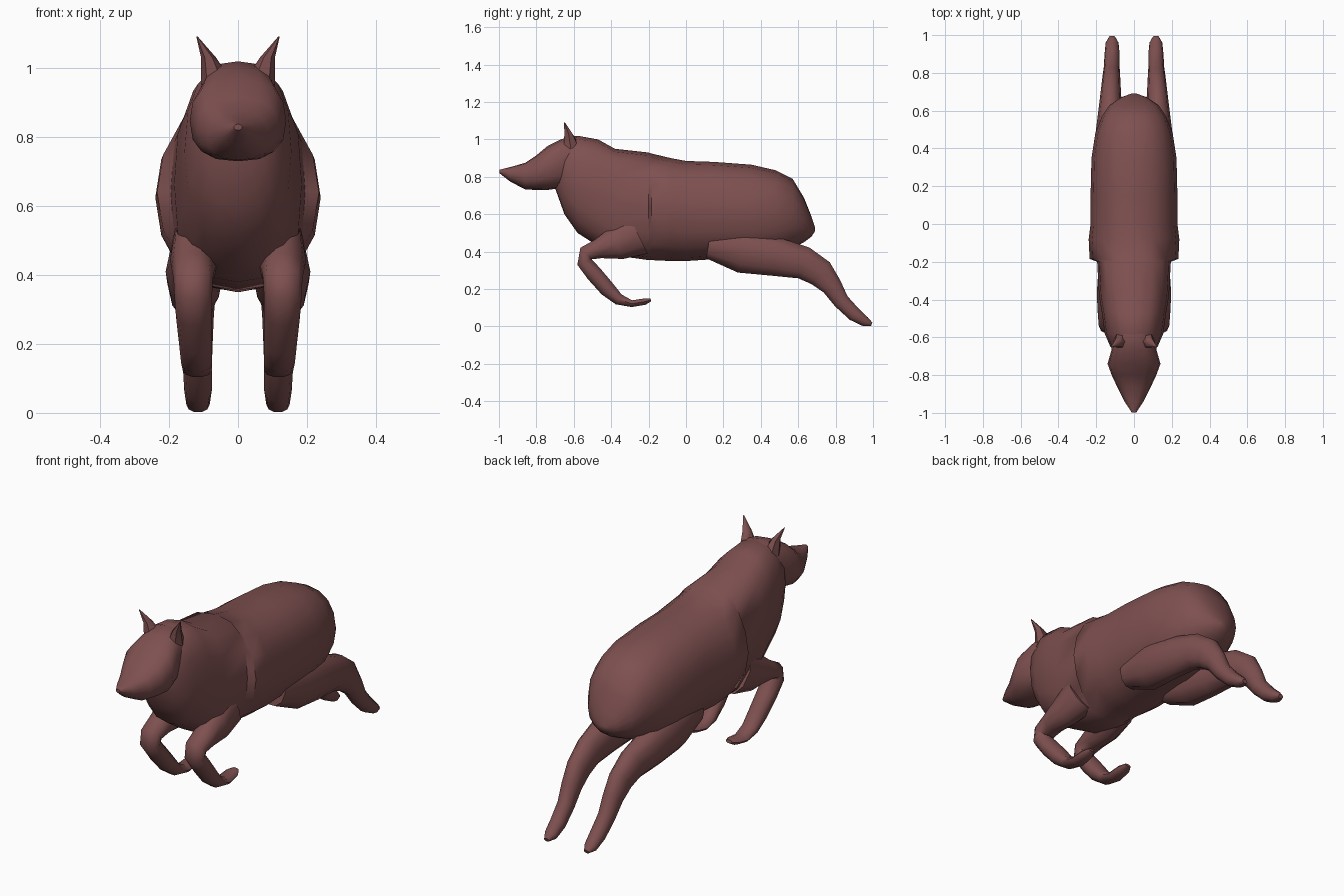
import bpy, bmesh, math
from mathutils import Vector

hide = bpy.data.materials.new("reddish brown hide")
hide.diffuse_color = (0.21, 0.08, 0.08, 1)


def make_object(name, rings, angle=50):
    """Skin a list of closed rings, cap both ends, shade smooth."""
    bm = bmesh.new()
    loops = [[bm.verts.new(p) for p in ring] for ring in rings]
    for a, b in zip(loops, loops[1:]):
        n = len(a)
        for i in range(n):
            bm.faces.new((a[i], a[(i + 1) % n], b[(i + 1) % n], b[i]))
    bm.faces.new(loops[0])
    bm.faces.new(loops[-1])
    bmesh.ops.recalc_face_normals(bm, faces=bm.faces)
    me = bpy.data.meshes.new(name)
    bm.to_mesh(me)
    bm.free()
    ob = bpy.data.objects.new(name, me)
    bpy.context.collection.objects.link(ob)
    me.materials.append(hide)
    bpy.ops.object.select_all(action='DESELECT')
    ob.select_set(True)
    bpy.context.view_layer.objects.active = ob
    bpy.ops.object.shade_smooth_by_angle(angle=math.radians(angle))
    return ob


def loft(name, sections, n=16):
    """Sections: y, bottom z, top z, half width, squareness."""
    rings = []
    for y, zb, zt, w, e in sections:
        ring = []
        for i in range(n):
            t = 2 * math.pi * i / n
            c, s = math.cos(t), math.sin(t)
            x = w * math.copysign(abs(c) ** (2 / e), c)
            z = (zb + zt) / 2 + (zt - zb) / 2 * math.copysign(abs(s) ** (2 / e), s)
            ring.append((x, y, z))
        rings.append(ring)
    return make_object(name, rings)


def limb(name, path, side, n=10):
    """Path: x, y, z, sideways radius, radius in the side plane."""
    pts = [Vector(p[:3]) for p in path]
    rings = []
    for i, (p, row) in enumerate(zip(pts, path)):
        d = pts[min(i + 1, len(pts) - 1)] - pts[max(i - 1, 0)]
        d.x = 0
        d.normalize()
        up = Vector((0, -d.z, d.y))
        ring = []
        for k in range(n):
            t = 2 * math.pi * k / n
            q = p + Vector((1, 0, 0)) * math.cos(t) * row[3] + up * math.sin(t) * row[4]
            ring.append((q.x * side, q.y, q.z))
        rings.append(ring)
    return make_object(name, rings)


# Body: neck, chest, step at the shoulder, belly and rump
loft("body", [
    (-0.70, 0.74, 0.95, 0.08, 2.2), (-0.65, 0.60, 0.99, 0.125, 2.3),
    (-0.58, 0.50, 1.02, 0.155, 2.4), (-0.47, 0.43, 1.00, 0.170, 2.6),
    (-0.38, 0.38, 0.95, 0.185, 2.8), (-0.20, 0.355, 0.93, 0.195, 2.8),
    (-0.185, 0.355, 0.925, 0.235, 2.0), (-0.08, 0.35, 0.90, 0.240, 2.1),
    (0.00, 0.35, 0.885, 0.230, 2.3), (0.15, 0.36, 0.88, 0.230, 2.3),
    (0.35, 0.36, 0.865, 0.225, 2.3), (0.48, 0.38, 0.835, 0.205, 2.3),
    (0.57, 0.42, 0.79, 0.170, 2.3), (0.63, 0.45, 0.69, 0.130, 2.2),
    (0.67, 0.48, 0.59, 0.070, 2.0), (0.69, 0.51, 0.53, 0.015, 2.0)])

# Head with pointed snout
loft("head", [
    (-0.998, 0.82, 0.838, 0.012, 2), (-0.94, 0.775, 0.852, 0.050, 2.2),
    (-0.86, 0.733, 0.875, 0.090, 2.4), (-0.80, 0.73, 0.915, 0.118, 2.5),
    (-0.74, 0.73, 0.965, 0.140, 2.5), (-0.67, 0.74, 1.00, 0.120, 2.7),
    (-0.60, 0.76, 1.02, 0.110, 2.6), (-0.50, 0.78, 1.00, 0.08, 2.2)])

for side, label in ((1, "left"), (-1, "right")):
    # Ear, leaning outwards
    make_object("ear_" + label, [
        [(side * (cx + rx * math.cos(k * math.pi / 3)), cy + ry * math.sin(k * math.pi / 3),
          cz - slope * math.cos(k * math.pi / 3)) for k in range(6)]
        for cx, cy, cz, rx, ry, slope in (
            (0.072, -0.615, 0.97, 0.036, 0.045, 0.02),
            (0.085, -0.628, 1.03, 0.022, 0.025, 0.0),
            (0.119, -0.65, 1.092, 0.002, 0.003, 0.0))])

    # Folded front leg
    limb("front_leg_" + label, [
        (0.11, -0.26, 0.50, 0.080, 0.13), (0.125, -0.37, 0.445, 0.072, 0.095),
        (0.13, -0.47, 0.415, 0.062, 0.055), (0.13, -0.535, 0.39, 0.057, 0.045),
        (0.13, -0.543, 0.345, 0.055, 0.043), (0.128, -0.49, 0.28, 0.052, 0.046),
        (0.123, -0.42, 0.20, 0.048, 0.044), (0.12, -0.36, 0.145, 0.045, 0.032),
        (0.118, -0.29, 0.122, 0.042, 0.019), (0.118, -0.22, 0.133, 0.036, 0.018),
        (0.118, -0.188, 0.142, 0.018, 0.008)], side)

    # Stretched hind leg with thigh
    limb("hind_leg_" + label, [
        (0.12, 0.12, 0.44, 0.070, 0.08), (0.125, 0.30, 0.41, 0.085, 0.13),
        (0.13, 0.47, 0.375, 0.075, 0.11), (0.125, 0.63, 0.34, 0.060, 0.092),
        (0.122, 0.72, 0.285, 0.052, 0.080), (0.12, 0.78, 0.215, 0.047, 0.058),
        (0.118, 0.83, 0.135, 0.042, 0.045), (0.116, 0.90, 0.065, 0.040, 0.040),
        (0.116, 0.96, 0.025, 0.034, 0.028), (0.116, 0.993, 0.012, 0.015, 0.010)], side)
